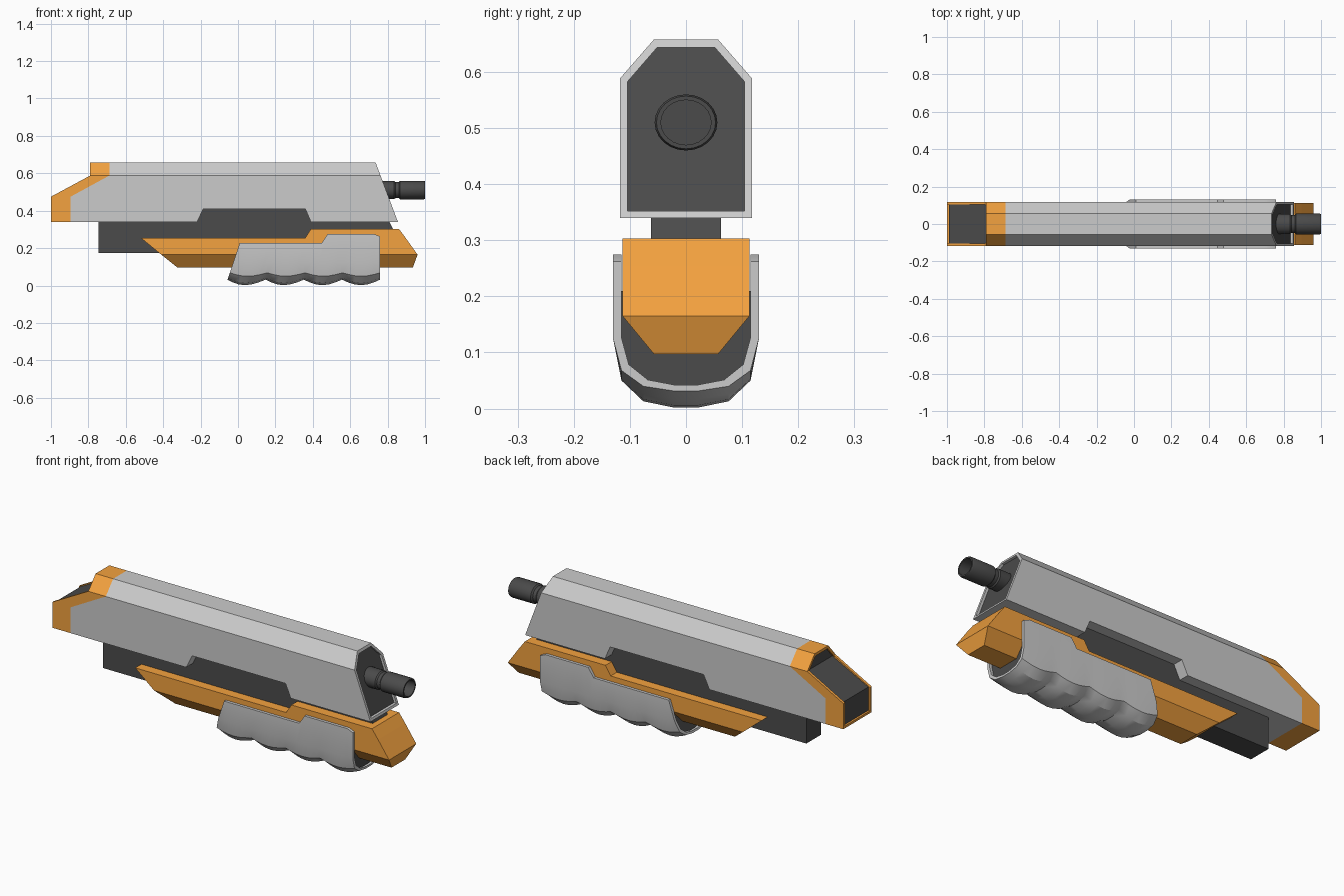
import bpy, bmesh, math

if "Cube" in bpy.data.objects:
    bpy.data.objects.remove(bpy.data.objects["Cube"])


def material(name, color):
    m = bpy.data.materials.new(name)
    m.diffuse_color = (*color, 1)
    m.use_nodes = True
    m.node_tree.nodes["Principled BSDF"].inputs["Base Color"].default_value = m.diffuse_color
    return m


ORANGE = material("orange", (0.9, 0.36, 0.05))
DARK = material("dark", (0.07, 0.07, 0.07))


def make(name, verts, faces, mat=None, smooth=False):
    bm = bmesh.new()
    vs = [bm.verts.new(v) for v in verts]
    for f in faces:
        bm.faces.new([vs[i] for i in f])
    bmesh.ops.remove_doubles(bm, verts=bm.verts, dist=1e-6)
    bmesh.ops.recalc_face_normals(bm, faces=bm.faces)
    me = bpy.data.meshes.new(name)
    bm.to_mesh(me)
    bm.free()
    ob = bpy.data.objects.new(name, me)
    bpy.context.collection.objects.link(ob)
    if mat:
        me.materials.append(mat)
    if smooth:
        bpy.ops.object.select_all(action='DESELECT')
        ob.select_set(True)
        bpy.context.view_layer.objects.active = ob
        bpy.ops.object.shade_smooth_by_angle(angle=math.radians(30))
    return ob


def prism(name, rows, mat=None):
    """Mirrored solid; each row is half width, height, back x, front x."""
    verts, faces = [], []
    for w, z, x0, x1 in rows:
        verts += [(x0, -w, z), (x1, -w, z), (x1, w, z), (x0, w, z)]
    for r in range(len(rows) - 1):
        a = r * 4
        faces += [(a + i, a + (i + 1) % 4, a + 4 + (i + 1) % 4, a + 4 + i) for i in range(4)]
    faces += [(3, 2, 1, 0), tuple(len(verts) - 4 + i for i in range(4))]
    return make(name, verts, faces, mat)


def cut(ob, cutter):
    mod = ob.modifiers.new("cut", 'BOOLEAN')
    mod.object = cutter
    mod.operation = 'DIFFERENCE'
    cutter.hide_render = True
    with bpy.context.temp_override(object=ob, active_object=ob):
        bpy.ops.object.modifier_apply(modifier=mod.name)
    bpy.data.objects.remove(cutter)


# Upper housing: chamfered section, slanted muzzle end, stepped rear end
section = [(0.118, 0.34), (0.118, 0.475), (0.118, 0.588), (0.057, 0.658)]
inset = [(0.104, 0.352), (0.104, 0.475), (0.104, 0.583), (0.051, 0.644)]
back = [-1, -1, -0.79, -0.79]
split = [-0.895, -0.895, -0.688, -0.688]


def front(z):
    return 0.855 - (z - 0.34) * 0.375


housing = prism("upper_housing", [(w, z, s, front(z)) for (w, z), s in zip(section, split)])
cut(housing, prism("notch_cutter", [(0.2, 0.30, -0.239, 0.407), (0.2, 0.41, -0.185, 0.36)]))
cut(housing, prism("front_cutter", [(w, z, front(z) - 0.02, front(z) + 0.1) for w, z in inset]))
prism("front_plate", [(w, z, front(z) - 0.04, front(z) - 0.014) for w, z in inset], DARK)

# Orange rear frame with dark recessed panel
frame = prism("rear_frame", [(w, z, b, s) for (w, z), b, s in zip(section, back, split)], ORANGE)
cut(frame, prism("rear_cutter", [(w, z, b - 0.1, b + 0.016) for (w, z), b in zip(inset, back)]))
prism("rear_panel", [(w, z, b + 0.01, b + 0.04) for (w, z), b in zip(inset, back)], DARK)

# Dark inner rail under the housing
prism("inner_rail", [(0.062, 0.175, -0.745, 0.80), (0.062, 0.30, -0.745, 0.83),
                     (0.062, 0.34, -0.745, 0.81), (0.062, 0.41, -0.745, 0.70)], DARK)

# Orange fore-end: long keel plus raised front block
prism("fore_end", [(0.057, 0.097, -0.325, 0.935), (0.113, 0.165, -0.41, 0.96),
                   (0.113, 0.255, -0.52, 0.896)], ORANGE)
prism("fore_end_step", [(0.113, 0.255, 0.36, 0.896), (0.113, 0.303, 0.39, 0.86)], ORANGE)


# Grey wrap-around grip with four finger swells
def left(z):
    return 0.01 - (0.228 - min(z, 0.228)) * 0.337


def mirrored(half):
    return half + [(-y, z) for y, z in reversed(half)]


outer = mirrored([(0.13, 1), (0.13, 0.125), (0.115, 0.05), (0.076, 0.013), (0.022, 0.002)])
inner = mirrored([(0.115, 1), (0.115, 0.127), (0.102, 0.064), (0.068, 0.028), (0.02, 0.016)])
ring = outer + inner[::-1]
n, half_n, steps = len(ring), len(outer), 24
verts, faces = [], []
for i in range(steps + 1):
    t = i / steps
    top = 0.228 if i <= 14 else 0.262 if i == steps else 0.275
    swell = 0.76 + 0.24 * abs(math.sin(4 * math.pi * t))
    for y, z in ring:
        z = top if z == 1 else 0.125 - (0.125 - z) * swell
        verts.append((left(z) + t * (0.76 - left(z)), y, z))
for i in range(steps):
    for j in range(n):
        k = (j + 1) % n
        faces.append((i * n + j, i * n + k, i * n + n + k, i * n + n + j))
for base in (0, steps * n):
    faces += [(base + j, base + j + 1, base + n - 2 - j, base + n - 1 - j)
              for j in range(half_n - 1)]
make("grip", verts, faces, None, True)

# Dark filling between the grip and the fore-end
core = [(0.022, 0.04), (0.07, 0.049), (0.104, 0.077), (0.117, 0.127), (0.117, 0.21)]
prism("grip_core", [(w, z, left(z) + 0.015, 0.745) for w, z in core], DARK)

# Slightly oval hollow barrel
profile = [(0.72, 0), (0.72, 0.048), (0.835, 0.048), (0.842, 0.043), (0.86, 0.043),
           (0.867, 0.05), (0.992, 0.05), (1.0, 0.047), (1.0, 0.04), (0.90, 0.04), (0.90, 0)]
seg = 24
verts = [(x, 1.12 * r * math.cos(2 * math.pi * j / seg), 0.51 + r * math.sin(2 * math.pi * j / seg))
         for x, r in profile[1:-1] for j in range(seg)]
rings = len(profile) - 2
faces = [(i * seg + j, i * seg + (j + 1) % seg, (i + 1) * seg + (j + 1) % seg, (i + 1) * seg + j)
         for i in range(rings - 1) for j in range(seg)]
faces += [tuple(range(seg)), tuple(range((rings - 1) * seg, rings * seg))]
make("barrel", verts, faces, DARK, True)
